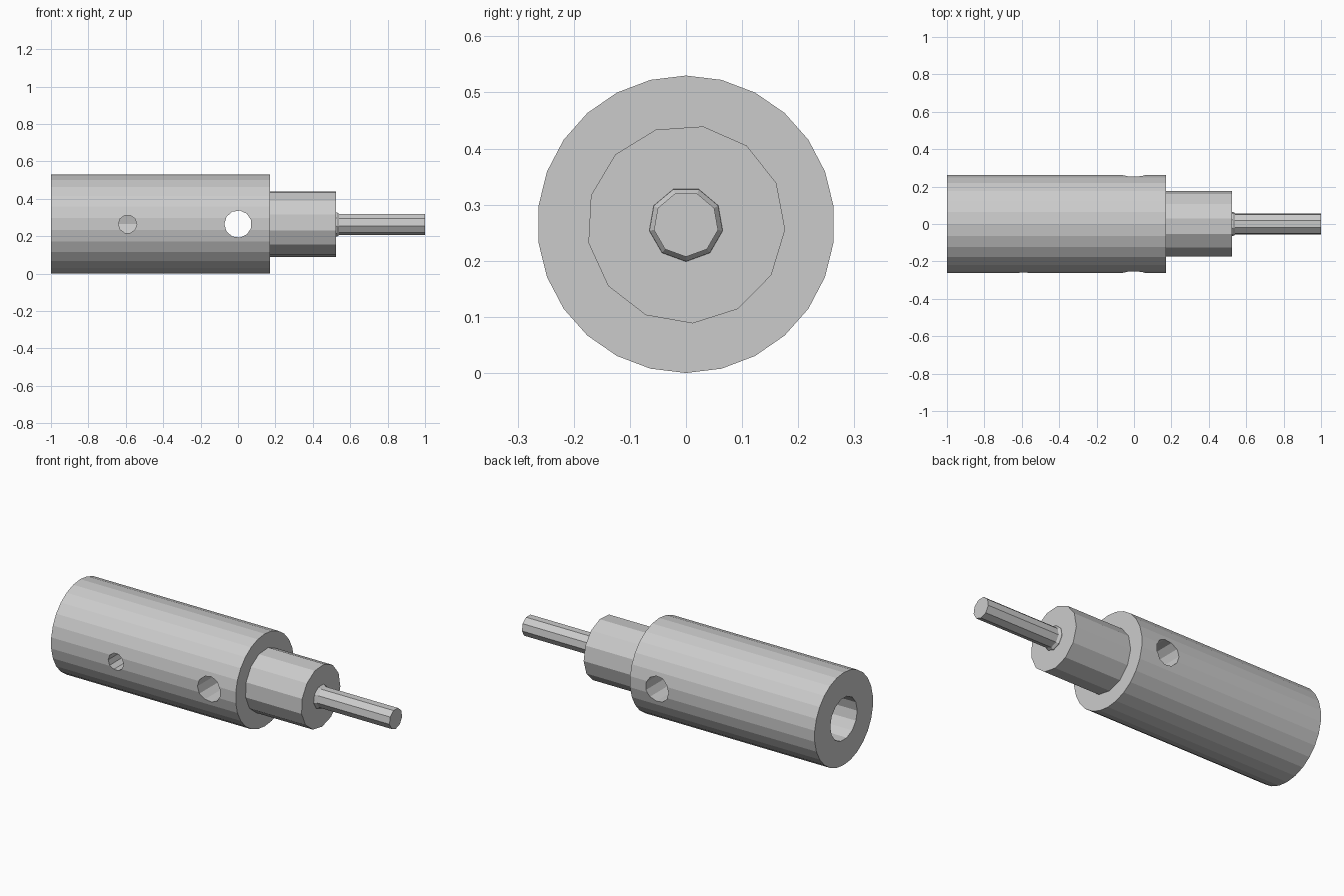
import bpy, bmesh, math
from mathutils import Matrix

if "Cube" in bpy.data.objects:
    bpy.data.objects.remove(bpy.data.objects["Cube"])

ZC = 0.265  # height of the shaft axis


def lathe(name, profile, sides, phase=0.0, axis='X', at=(0, 0, ZC)):
    """Capped faceted solid from (position, radius) pairs along an axis."""
    bm = bmesh.new()
    rings = []
    for p, r in profile:
        ring = []
        for i in range(sides):
            a = phase + 2 * math.pi * i / sides
            ring.append(bm.verts.new((p, r * math.cos(a), r * math.sin(a))))
        rings.append(ring)
    for a, b in zip(rings, rings[1:]):
        for i in range(sides):
            j = (i + 1) % sides
            bm.faces.new((a[i], a[j], b[j], b[i]))
    bm.faces.new(rings[0])
    bm.faces.new(rings[-1])
    if axis == 'Y':
        bm.transform(Matrix.Rotation(math.pi / 2, 4, 'Z'))
    bm.transform(Matrix.Translation(at))
    bmesh.ops.recalc_face_normals(bm, faces=bm.faces)
    me = bpy.data.meshes.new(name)
    bm.to_mesh(me)
    bm.free()
    ob = bpy.data.objects.new(name, me)
    bpy.context.collection.objects.link(ob)
    return ob


def combine(target, other, operation):
    """Apply a boolean and remove the helper."""
    mod = target.modifiers.new(operation, 'BOOLEAN')
    mod.operation = operation
    mod.solver = 'EXACT'
    mod.object = other
    bpy.context.view_layer.objects.active = target
    bpy.ops.object.modifier_apply(modifier=mod.name)
    bpy.data.objects.remove(other)


# Main sleeve
body = lathe("shaft_coupling", [(-1.0, 0.265), (0.17, 0.265)], 26, math.pi / 2)

# Stepped collar and thin pin with a small flare at its root
collar = lathe("collar", [(0.13, 0.177), (0.525, 0.177)], 13, math.radians(80))
pin = lathe("pin", [(0.5, 0.069), (0.53, 0.066), (0.541, 0.058), (1.0, 0.058)],
            9, math.radians(70))
combine(body, collar, 'UNION')
combine(body, pin, 'UNION')

# Blind bore in the rear end
bore = lathe("bore_cutter", [(-1.1, 0.122), (-0.3, 0.122)], 14)
combine(body, bore, 'DIFFERENCE')

# Through cross hole
cross = lathe("cross_cutter", [(-0.4, 0.073), (0.4, 0.073)], 11, axis='Y')
combine(body, cross, 'DIFFERENCE')

# Set screw hole, front wall only
screw = lathe("screw_cutter", [(-0.4, 0.049), (-0.04, 0.049)], 10,
              axis='Y', at=(-0.59, 0, ZC))
combine(body, screw, 'DIFFERENCE')
